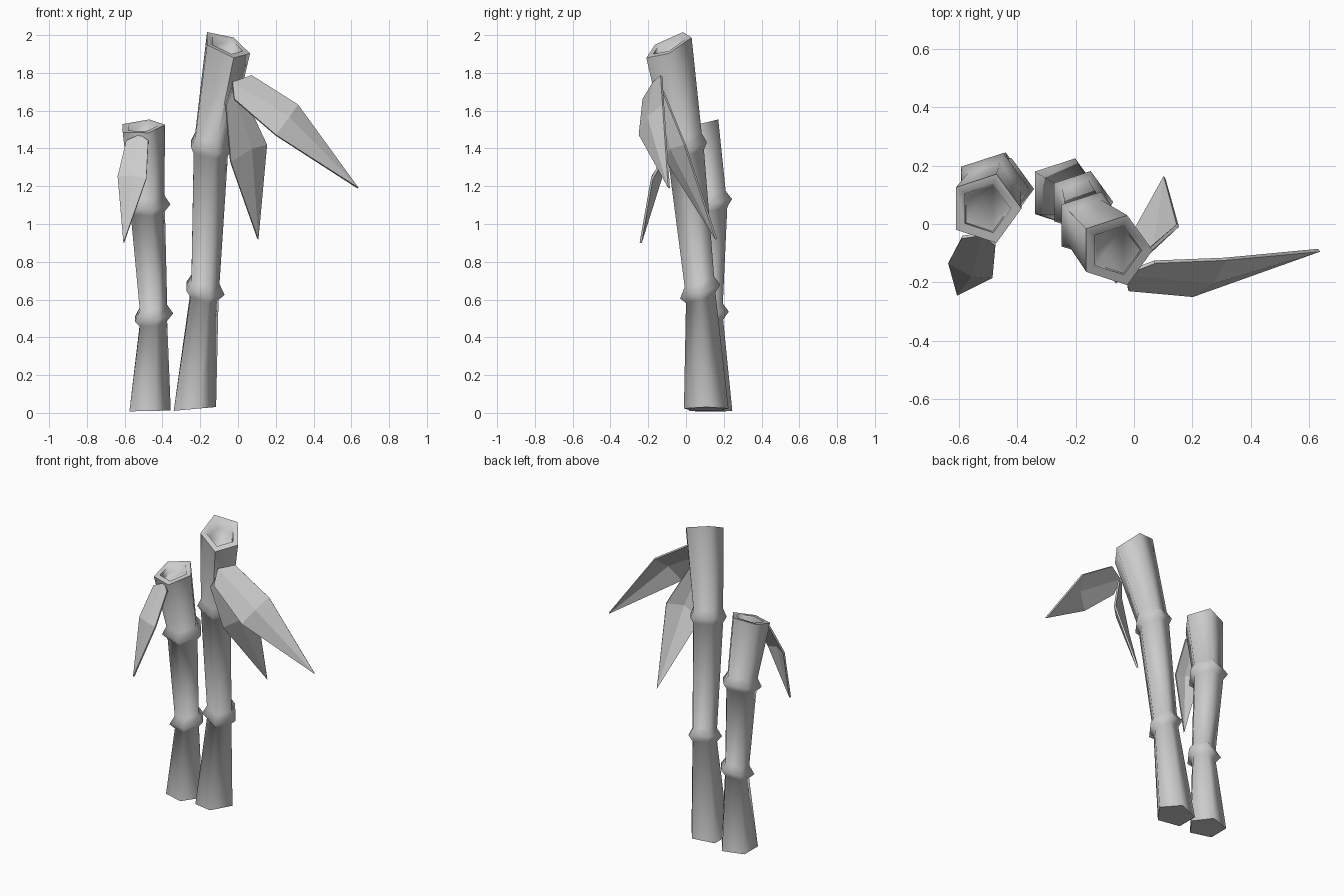
import bpy, bmesh, math
from mathutils import Vector

old = bpy.data.objects.get("Cube")
if old:
    bpy.data.objects.remove(old, do_unlink=True)

grey = bpy.data.materials.new("plain_grey")
grey.use_nodes = True
colour = (0.6, 0.6, 0.6, 1)
grey.diffuse_color = colour
grey.node_tree.nodes["Principled BSDF"].inputs["Base Color"].default_value = colour

SIDES = 5


def make_object(name, bm):
    bmesh.ops.recalc_face_normals(bm, faces=bm.faces)
    mesh = bpy.data.meshes.new(name)
    bm.to_mesh(mesh)
    bm.free()
    mesh.materials.append(grey)
    obj = bpy.data.objects.new(name, mesh)
    bpy.context.collection.objects.link(obj)
    return obj


def ring(bm, centre, radius, slope):
    """Five-sided ring lying on a sloping plane."""
    verts = []
    for i in range(SIDES):
        a = math.tau * i / SIDES
        dx, dy = radius * math.cos(a), radius * math.sin(a)
        offset = Vector((dx, dy, slope[0] * dx + slope[1] * dy))
        verts.append(bm.verts.new(Vector(centre) + offset))
    return verts


def stalk(name, base, nodes, top):
    """Flared cane with a ridge at each node and a hollow rim."""
    bm = bmesh.new()
    rings = [ring(bm, *base)]
    for centre, stem, ridge, slope, lean in nodes:
        for dz, r in ((-0.035, stem), (0, ridge), (0.05, stem)):
            c = Vector(centre) + Vector((lean[0], lean[1], 1)) * dz
            rings.append(ring(bm, c, r, slope))
    centre, radius, slope = top
    rings.append(ring(bm, centre, radius, slope))
    rings.append(ring(bm, centre, radius * 0.7, slope))
    floor = Vector(centre) - Vector((0, 0, 0.05))
    rings.append(ring(bm, floor, radius * 0.66, slope))
    for a, b in zip(rings, rings[1:]):
        for i in range(SIDES):
            j = (i + 1) % SIDES
            bm.faces.new((a[i], a[j], b[j], b[i]))
    bm.faces.new(rings[0])
    bm.faces.new(rings[-1])
    obj = make_object(name, bm)
    bpy.ops.object.select_all(action="DESELECT")
    obj.select_set(True)
    bpy.context.view_layer.objects.active = obj
    bpy.ops.object.shade_smooth_by_angle(angle=math.radians(75))


def leaf(name, edge_a, rib, edge_b, tip):
    """Folded blade: base and middle points for both edges and the rib."""
    bm = bmesh.new()
    rows = [[bm.verts.new(p) for p in row] for row in (edge_a, rib, edge_b)]
    end = bm.verts.new(tip)
    for a, b in zip(rows, rows[1:]):
        bm.faces.new((a[0], b[0], b[1], a[1]))
        bm.faces.new((a[1], b[1], end))
    obj = make_object(name, bm)
    mod = obj.modifiers.new("thickness", "SOLIDIFY")
    mod.thickness = 0.012
    mod.offset = 0


# Canes
stalk("tall_stalk",
      ((-0.24, 0.107, 0.02), 0.124, (0.09, 0)),
      [((-0.183, 0.075, 0.65), 0.082, 0.112, (-0.22, 0.35), (0.06, -0.08)),
       ((-0.15, -0.005, 1.41), 0.1, 0.122, (-0.15, 0.25), (0.1, -0.14))],
      ((-0.062, -0.09, 1.947), 0.126, (-0.35, 0.45)))
stalk("short_stalk",
      ((-0.477, 0.13, 0.01), 0.121, (0.02, 0)),
      [((-0.455, 0.12, 0.51), 0.08, 0.112, (0.15, 0.2), (0, -0.02)),
       ((-0.488, 0.12, 1.1), 0.1, 0.13, (0.03, 0.25), (-0.04, -0.1))],
      ((-0.51, 0.053, 1.515), 0.124, (0.08, 0.3)))

# Leaves
leaf("tall_stalk_long_leaf",
     [(-0.02, -0.225, 1.66), (0.2, -0.245, 1.47)],
     [(-0.03, -0.17, 1.75), (0.27, -0.2, 1.565)],
     [(0.07, -0.13, 1.785), (0.315, -0.12, 1.63)],
     (0.635, -0.09, 1.19))
leaf("tall_stalk_hanging_leaf",
     [(-0.065, -0.2, 1.63), (-0.04, -0.1, 1.33)],
     [(-0.03, -0.16, 1.72), (0.07, -0.08, 1.4)],
     [(0.02, -0.12, 1.7), (0.15, -0.005, 1.42)],
     (0.105, 0.16, 0.92))
leaf("short_stalk_leaf",
     [(-0.59, -0.045, 1.44), (-0.635, -0.13, 1.25)],
     [(-0.52, -0.035, 1.47), (-0.555, -0.175, 1.255)],
     [(-0.475, -0.07, 1.44), (-0.485, -0.18, 1.24)],
     (-0.605, -0.24, 0.9))
